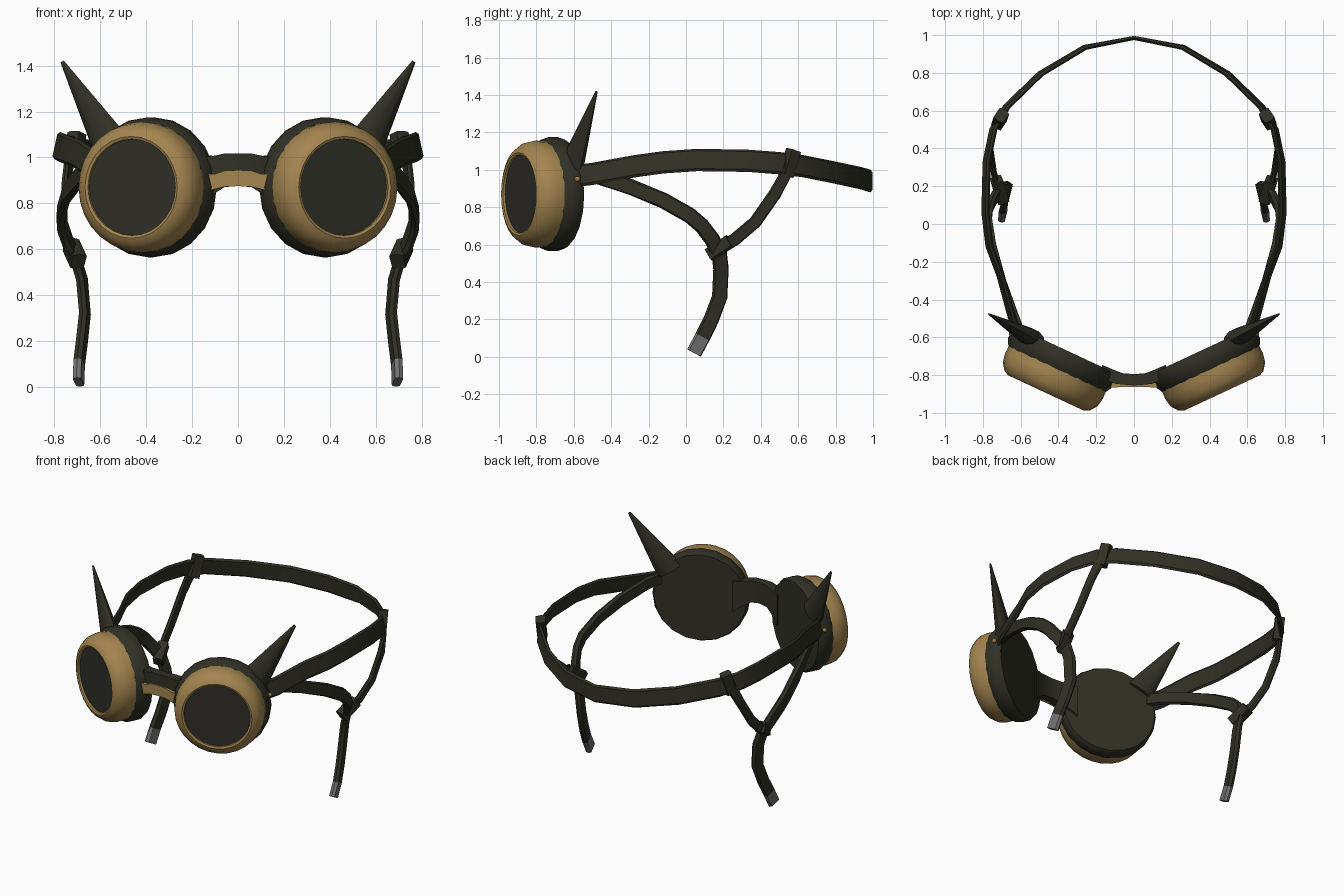
import bpy, bmesh, math
from mathutils import Vector as V

if "Cube" in bpy.data.objects:
    bpy.data.objects.remove(bpy.data.objects["Cube"])


def mat(name, c):
    m = bpy.data.materials.new(name)
    m.diffuse_color = (*c, 1)
    m.use_nodes = True
    m.node_tree.nodes["Principled BSDF"].inputs["Base Color"].default_value = m.diffuse_color
    return m


DARK = mat("dark_leather", (0.030, 0.030, 0.019))
GOLD = mat("brass", (0.37, 0.235, 0.080))
LENS = mat("lens_black", (0.028, 0.027, 0.021))
GREY = mat("grey_metal", (0.17, 0.17, 0.17))


def finish(bm, name, mats, angle=40):
    bmesh.ops.recalc_face_normals(bm, faces=bm.faces)
    me = bpy.data.meshes.new(name)
    bm.to_mesh(me)
    bm.free()
    ob = bpy.data.objects.new(name, me)
    bpy.context.collection.objects.link(ob)
    for m in mats:
        me.materials.append(m)
    bpy.ops.object.select_all(action='DESELECT')
    ob.select_set(True)
    bpy.context.view_layer.objects.active = ob
    bpy.ops.object.shade_smooth_by_angle(angle=math.radians(angle))
    return ob


def loft(rings, bm):
    """Skin closed rings of points and cap both ends; returns faces per span."""
    vs = [[bm.verts.new(p) for p in r] for r in rings]
    n = len(vs[0])
    spans = []
    for a, b in zip(vs, vs[1:]):
        spans.append([bm.faces.new((a[i], a[(i + 1) % n], b[(i + 1) % n], b[i])) for i in range(n)])
    spans[0].append(bm.faces.new(vs[0]))
    spans[-1].append(bm.faces.new(vs[-1]))
    return spans


def ribbon(name, pts, normals, width, thick, s=1, tip=False):
    """Flat strap along a path; normals point out of the broad side."""
    P = [V(p) for p in pts]
    rings = []
    for i, p in enumerate(P):
        t = (P[min(i + 1, len(P) - 1)] - P[max(i - 1, 0)]).normalized()
        w = t.cross(V(normals[i])).normalized()
        n = w.cross(t).normalized()
        prof = [(-.5, 0), (-.4, .5), (.4, .5), (.5, 0), (.4, -.5), (-.4, -.5)]
        ring = [p + w * a * width + n * b * thick for a, b in prof]
        rings.append([V((q.x * s, q.y, q.z)) for q in ring])
    bm = bmesh.new()
    spans = loft(rings, bm)
    if tip:
        for f in spans[-1]:
            f.material_index = 1
    return finish(bm, name, [DARK, GREY] if tip else [DARK])


# Goggle axis frame (right eye): outward tilted
A = math.radians(25)
C = V((.36, -.668, .87))
T = V((math.cos(A), math.sin(A), 0))
N = V((math.sin(A), -math.cos(A), 0))


def lathe(name, prof, m, s, seg=24):
    bm = bmesh.new()
    rings = []
    for r, d in prof:
        ring = []
        for k in range(seg):
            a = 2 * math.pi * k / seg
            q = C + N * d + T * r * math.cos(a) + V((0, 0, r * math.sin(a)))
            ring.append(V((q.x * s, q.y, q.z)))
        rings.append(ring)
    loft(rings, bm)
    return finish(bm, name, [m])


def sections(name, half, m):
    """Block across the nose from (x, y0, y1, z0, z1) sections, mirrored in x."""
    full = [(-h[0], *h[1:]) for h in reversed(half[1:])] + half
    rings = [[V((x, y0, z0)), V((x, y1, z0)), V((x, y1, z1)), V((x, y0, z1))]
             for x, y0, y1, z0, z1 in full]
    bm = bmesh.new()
    loft(rings, bm)
    return finish(bm, name, [m], 30)


# Nose bridge: dark body and brass facing
sections("nose_bridge", [(0, -.855, -.795, .877, 1.017), (.06, -.85, -.79, .87, 1.017),
                         (.10, -.845, -.775, .845, 1.008), (.17, -.82, -.745, .79, 1.0)], DARK)
sections("bridge_facing", [(0, -.863, -.845, .875, .945), (.06, -.863, -.84, .872, .942),
                           (.10, -.865, -.83, .862, .928), (.17, -.865, -.80, .845, .93)], GOLD)

# Head strap around the back
half = [(.60, -.60, .965), (.645, -.50, .978), (.705, -.28, 1.018), (.765, -.12, 1.04),
        (.787, .06, 1.052), (.780, .33, 1.048), (.745, .50, 1.035), (.675, .62, 1.02),
        (.495, .795, .985), (.26, .935, .955), (0, .985, .94)]
path = half + [(-x, y, z) for x, y, z in reversed(half[:-1])]
ribbon("head_strap", path, [(x, y * .8, .22 * abs(x)) for x, y, z in path], .122, .022)

# Ear strap, cross strap and their loops
ear = [(.585, -.60, .985), (.635, -.47, .965), (.70, -.29, .906), (.75, -.12, .835),
       (.772, .02, .756), (.765, .085, .70), (.74, .14, .627), (.705, .178, .55),
       (.68, .187, .47), (.667, .180, .32), (.680, .135, .20), (.692, .088, .105), (.695, .043, .021)]
ear_n = [(1, -.5, 0)] * 3 + [(1, -.1, .1)] * 2 + [(1, .1, .1)] * 3 + [(1, .25, 0)] * 5
cross = [(.705, .565, 1.08), (.735, .535, .98), (.755, .475, .87), (.757, .37, .72),
         (.74, .26, .627), (.705, .15, .56)]
for s, side in ((1, "right"), (-1, "left")):
    lathe("housing_" + side, [(.293, 0), (.305, .02), (.305, .075), (.284, .112), (.2, .112)], DARK, s, 20)
    # Brass ring with open lens hole
    lathe("brass_ring_" + side, [(.268, .09), (.283, .105), (.286, .15), (.276, .20),
                                 (.248, .238), (.222, .25), (.210, .245), (.209, .222)], GOLD, s, 28)
    lathe("lens_" + side, [(.212, .218), (.209, .232)], LENS, s, 28)
    ribbon("ear_strap_" + side, ear, ear_n, .085, .036, s, tip=True)
    ribbon("cross_strap_" + side, cross, [(1, .5, 0)] * 2 + [(1, .1, 0)] * 4, .068, .024, s)
    ribbon("upper_loop_" + side, [(.702, .575, 1.105), (.715, .535, .968)],
           [(.8, .55, 0)] * 2, .075, .06, s)
    ribbon("lower_loop_" + side, [(.728, .235, .618), (.695, .125, .545)],
           [(1, -.1, .2)] * 2, .078, .062, s)

    # Horn: flattened cone leaning out and back
    base, tip = V((.545, -.603, 1.035)), V((.766, -.478, 1.417))
    ax = (tip - base).normalized()
    u = ax.cross(N).normalized()
    w = ax.cross(u)
    bm = bmesh.new()
    rings = []
    for p, r in ((base, .092), (tip, .009)):
        ring = [p + u * r * math.cos(k * math.pi / 5) + w * r * .55 * math.sin(k * math.pi / 5)
                for k in range(10)]
        rings.append([V((q.x * s, q.y, q.z)) for q in ring])
    loft(rings, bm)
    finish(bm, "horn_" + side, [DARK], 50)

    # Brass rivet at the strap joint
    bpy.ops.mesh.primitive_uv_sphere_add(segments=10, ring_count=6, radius=.015,
                                         location=(s * .648, -.58, .95))
    ob = bpy.context.object
    ob.name = "rivet_" + side
    ob.data.materials.append(GOLD)
    bpy.ops.object.shade_smooth_by_angle()
